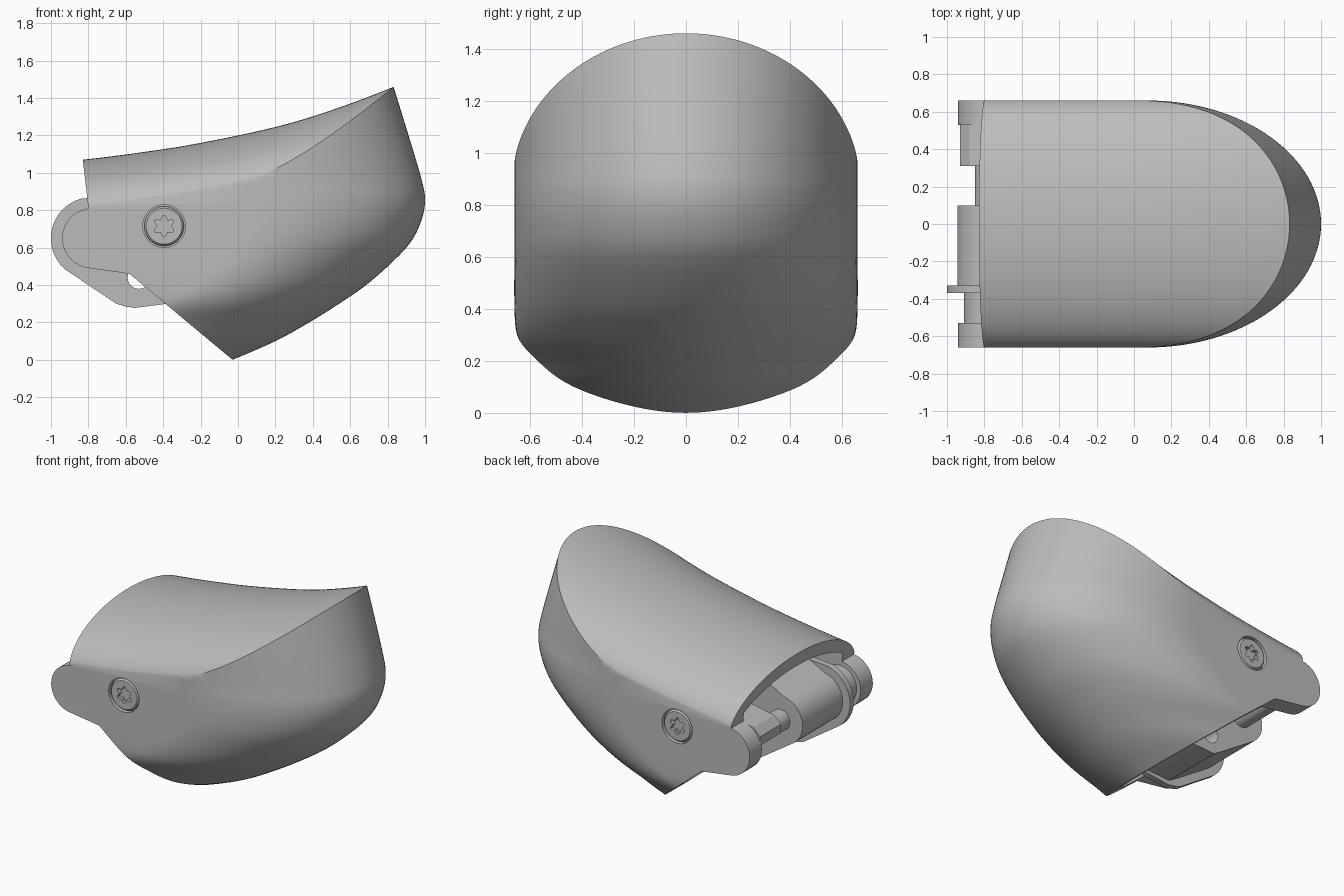
import bpy, bmesh
from math import sin, cos, pi, radians, sqrt

if "Cube" in bpy.data.objects:
    bpy.data.objects.remove(bpy.data.objects["Cube"])

grey = bpy.data.materials.new("plain grey")
grey.use_nodes = True
grey.diffuse_color = (0.5, 0.5, 0.5, 1)
grey.node_tree.nodes["Principled BSDF"].inputs["Base Color"].default_value = (0.5, 0.5, 0.5, 1)


def loft(name, rings):
    """Closed solid through rings with equal point counts."""
    bm = bmesh.new()
    loops = [[bm.verts.new(p) for p in ring] for ring in rings]
    n = len(loops[0])
    for a, b in zip(loops, loops[1:]):
        for i in range(n):
            j = (i + 1) % n
            bm.faces.new((a[i], a[j], b[j], b[i]))
    bm.faces.new(loops[0][::-1])
    bm.faces.new(loops[-1])
    bmesh.ops.recalc_face_normals(bm, faces=bm.faces[:])
    mesh = bpy.data.meshes.new(name)
    bm.to_mesh(mesh)
    bm.free()
    mesh.materials.append(grey)
    ob = bpy.data.objects.new(name, mesh)
    bpy.context.collection.objects.link(ob)
    return ob


def prism(name, outline, y0, y1):
    """Side outline in x, z extruded from y0 to y1."""
    return loft(name, [[(x, y, z) for x, z in outline] for y in (y0, y1)])


def arc(cx, cz, r, start=0, end=360, steps=40):
    last = steps if end - start == 360 else steps - 1
    return [(cx + r * cos(radians(start + (end - start) * i / last)),
             cz + r * sin(radians(start + (end - start) * i / last))) for i in range(steps)]


def boolean(ob, tool, operation):
    mod = ob.modifiers.new("cut", "BOOLEAN")
    mod.operation, mod.solver, mod.object = operation, "EXACT", tool
    bpy.context.view_layer.objects.active = ob
    bpy.ops.object.modifier_apply(modifier=mod.name)
    bpy.data.objects.remove(tool)


def smooth_rows(rows, sub=5):
    """Catmull-Rom interpolation of tuples."""
    out = []
    for i in range(len(rows) - 1):
        quad = (rows[max(i - 1, 0)], rows[i], rows[i + 1], rows[min(i + 2, len(rows) - 1)])
        for s in range(sub):
            t = s / sub
            out.append(tuple(0.5 * (2 * b + (c - a) * t + (2 * a - 5 * b + 4 * c - d) * t * t
                                    + (3 * b - a - 3 * c + d) * t ** 3) for a, b, c, d in zip(*quad)))
    return out + [rows[-1]]


# Level rows: height, nose x, start of rounding x, half width
LEVELS = smooth_rows([
    (0, -.03, -.95, .45), (.1, .2, -.72, .55), (.2, .38, -.56, .6),
    (.3, .54, -.4, .65), (.42, .71, -.2, .66), (.6, .9, 0, .66),
    (.73, .975, .07, .66), (.85, 1, .07, .66), (.97, .98, .03, .66),
    (1.2, .912, 0, .66), (1.45, .835, -.04, .66), (1.6, .79, -.05, .66)])
# Top ridge: x, height
RIDGE = smooth_rows([(-1.4, 1.01), (-.83, 1.07), (-.5, 1.112), (-.2, 1.16), (.2, 1.245),
                     (.5, 1.335), (.82, 1.455), (1.1, 1.58)])


def shell_solid(name, nose_in=0, side_in=0, top_in=0):
    rings = []
    for z, nose, start, half in LEVELS:
        nose, half = nose - nose_in, half - side_in
        start = min(start, nose - 0.2)
        curve = [(start + (nose - start) * cos(a), half * sin(a), z)
                 for a in [pi * (i / 64 - 0.5) for i in range(65)]]
        rings.append([(-1.35, -half, z)] + curve + [(-1.35, half, z)])
    solid = loft(name, rings)
    # arched roof sweep
    w, rise = 0.67, 0.3
    sweep = []
    for x, z in RIDGE:
        arch = []
        for i in range(65):
            y = -w * cos(pi * i / 64)
            arch.append((x, y, z - top_in - rise * (1 - sqrt(max(0, 1 - (y / w) ** 2)))))
        sweep.append([(x, -w, -.2)] + arch + [(x, w, -.2)])
    boolean(solid, loft("roof_tool", sweep), "INTERSECT")
    return solid


PIVOT = (-.78, .65)

# Outer shell with side ears, trimmed to its side outline
shell = shell_solid("shell")
outline = ([(-.89, 1.6), (-.8, .81)] + arc(*PIVOT, .16, 100, 262, 28)
           + [(-.58, .46), (-.025, -.003), (1.2, -.003), (1.2, 1.6)])
boolean(shell, prism("trim_tool", outline, -1, 1), "INTERSECT")
boolean(shell, shell_solid("cavity_tool", .14, .13, .09), "DIFFERENCE")

parts = [shell]

# Flush screws with star sockets on both sides
SX, SZ = -.395, .715
for side, word in ((-1, "front"), (1, "back")):
    boolean(shell, prism("seat_tool", arc(SX, SZ, .114), side * .63, side * .7), "DIFFERENCE")
    screw = loft(word + "_screw", [
        [(x, side * y, z) for x, z in arc(SX, SZ, r)]
        for y, r in ((.6, .106), (.645, .106), (.657, .096))])
    star = []
    for i in range(48):
        a = 2 * pi * i / 48
        r = .047 + .011 * cos(6 * a)
        star.append((SX + r * sin(a), SZ + r * cos(a)))
    boolean(screw, prism("socket_tool", star, side * .62, side * .7), "DIFFERENCE")
    parts.append(screw)

# Thin hinge plate and main hinge block, both with a through hole
plate = prism("hinge_plate", arc(*PIVOT, .22, 105, 230)
              + [(-.65, .3), (-.6, .285), (-.55, .278), (-.38, .3), (-.2, .4), (-.3, .9)], -.37, -.33)
block = prism("hinge_block", arc(*PIVOT, .165, 100, 235)
              + [(-.64, .36), (-.56, .31), (-.38, .32), (-.2, .4), (-.2, .95), (-.55, .95)], -.33, .1)
for ob in (plate, block):
    boolean(ob, prism("hole_tool", arc(-.53, .44, .06), -.8, .8), "DIFFERENCE")
    parts.append(ob)

# Lug bar, spacers and axle between the ears
parts.append(prism("lug_bar", [(-.93, .68), (-.93, .74), (-.88, .79), (-.5, .86), (-.5, .72), (-.88, .66)],
                   .31, .535))
parts.append(prism("side_spacer", arc(*PIVOT, .13), -.535, -.37))
parts.append(prism("axle", arc(*PIVOT, .07), -.54, .54))

# Inner core that carries the hinge
parts.append(prism("inner_core", [(-.44, .92), (-.44, .5), (-.34, .33), (-.1, .36), (-.1, .92)], -.535, .535))

bpy.ops.object.select_all(action="DESELECT")
for ob in parts:
    ob.select_set(True)
bpy.context.view_layer.objects.active = shell
bpy.ops.object.shade_smooth_by_angle(angle=radians(28))
